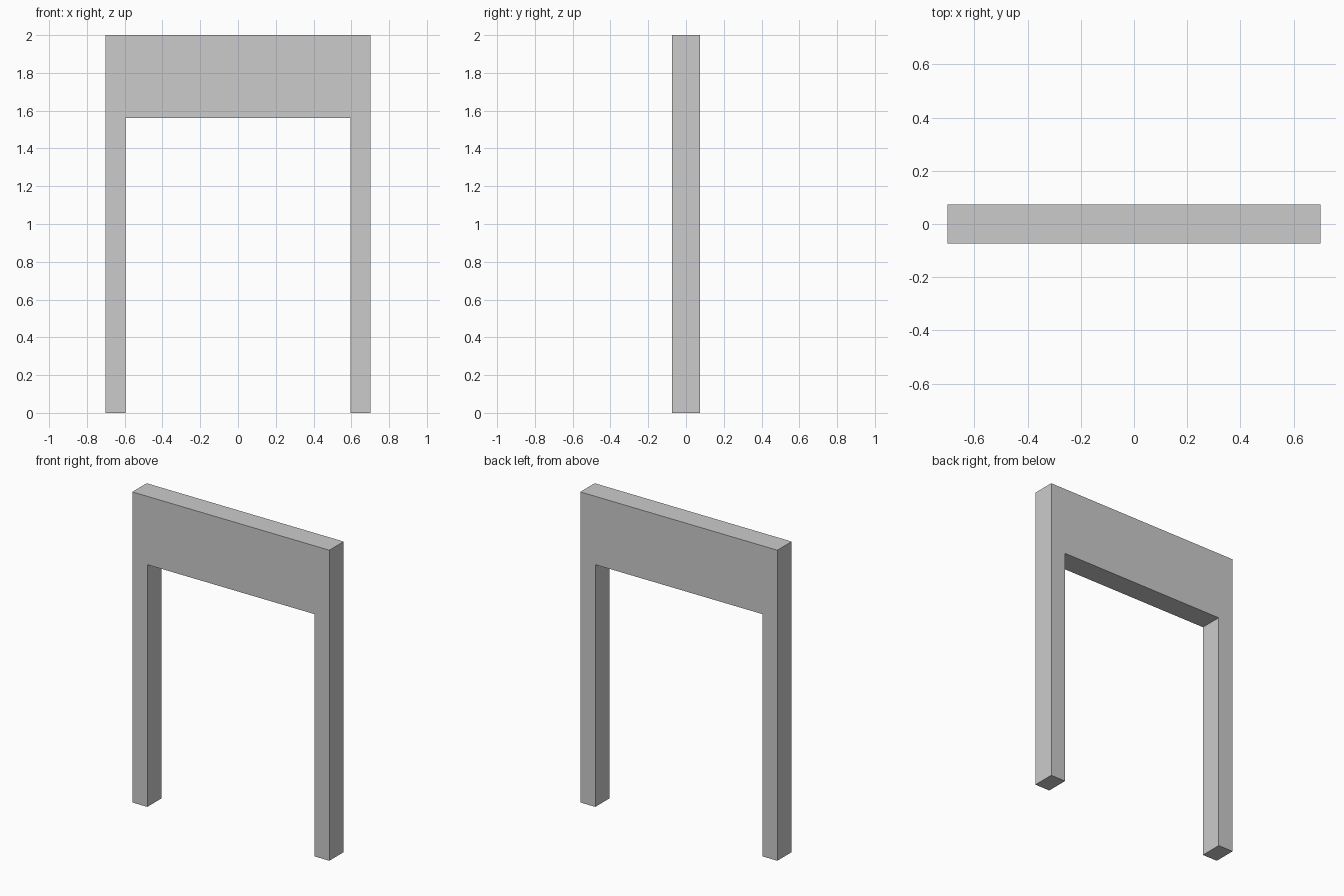
import bpy, bmesh

if "Cube" in bpy.data.objects:
    bpy.data.objects.remove(bpy.data.objects["Cube"])

HALF_W, INNER, HEIGHT, LINTEL, HALF_D = 0.702, 0.595, 2.0, 1.56, 0.073

# One continuous frame: right half of the outline, mirrored to close the loop
half = [(INNER, LINTEL), (INNER, 0), (HALF_W, 0), (HALF_W, HEIGHT)]
outline = half + [(-x, z) for x, z in reversed(half)]

bm = bmesh.new()
face = bm.faces.new([bm.verts.new((x, -HALF_D, z)) for x, z in outline])
extruded = bmesh.ops.extrude_face_region(bm, geom=[face], use_keep_orig=True)
back = [v for v in extruded["geom"] if isinstance(v, bmesh.types.BMVert)]
bmesh.ops.translate(bm, verts=back, vec=(0, 2 * HALF_D, 0))
bmesh.ops.recalc_face_normals(bm, faces=bm.faces)

mesh = bpy.data.meshes.new("doorway_frame")
bm.to_mesh(mesh)
bm.free()
bpy.context.collection.objects.link(bpy.data.objects.new("doorway_frame", mesh))
